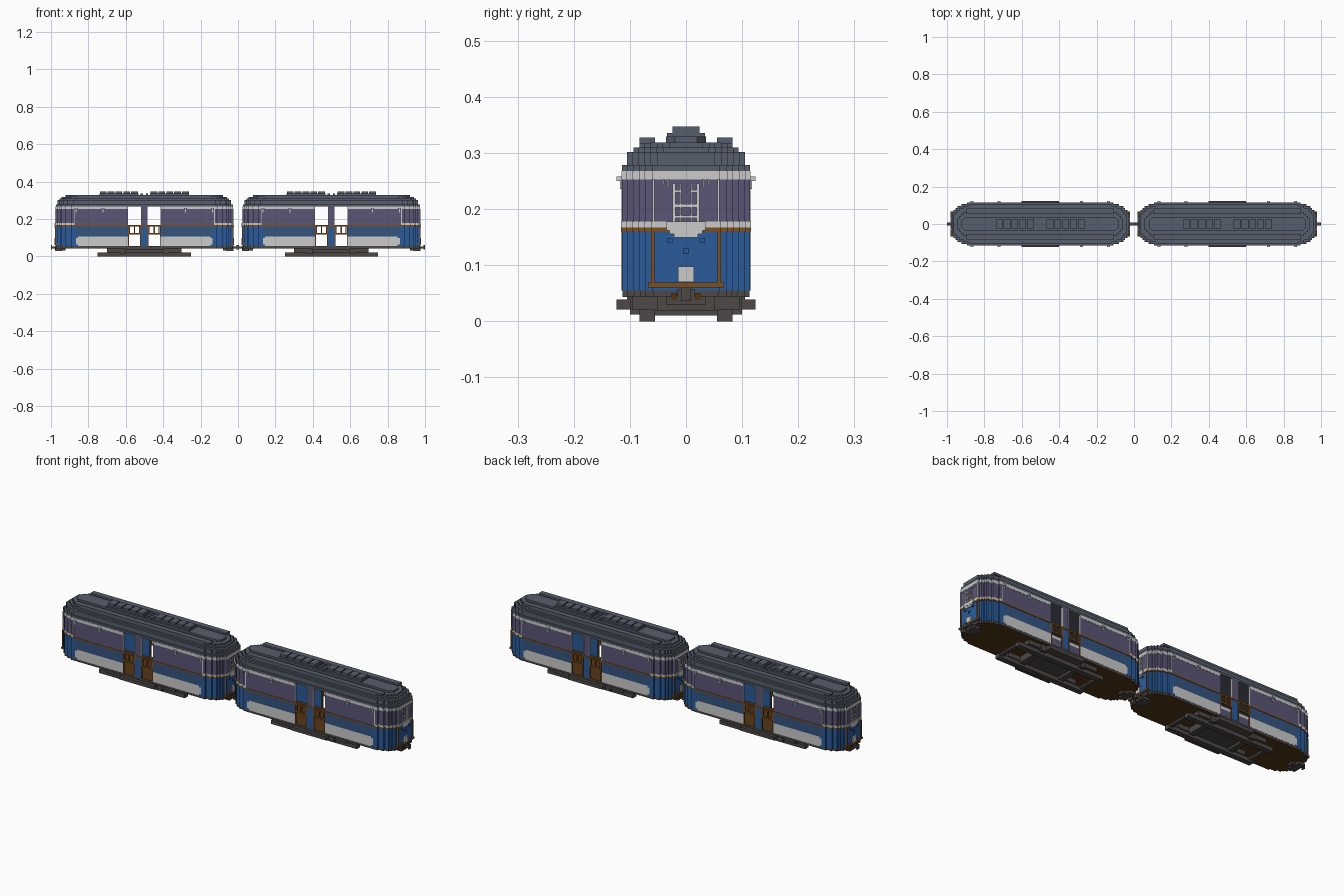
import bpy, bmesh

if "Cube" in bpy.data.objects:
    bpy.data.objects.remove(bpy.data.objects["Cube"])


def material(name, r, g, b):
    m = bpy.data.materials.new(name)
    m.use_nodes = True
    m.diffuse_color = (r, g, b, 1)
    bsdf = next(n for n in m.node_tree.nodes if n.type == 'BSDF_PRINCIPLED')
    bsdf.inputs["Base Color"].default_value = (r, g, b, 1)
    bsdf.inputs["Roughness"].default_value = 0.8
    return m


SLATE = material("slate roof", 0.095, 0.112, 0.15)
BLUE = material("bright blue", 0.024, 0.105, 0.32)
DULL = material("dull blue", 0.035, 0.09, 0.22)
GLASS = material("purple glass", 0.105, 0.092, 0.18)
BROWN = material("wood brown", 0.21, 0.077, 0.012)
DARKWOOD = material("dark floor brown", 0.085, 0.036, 0.008)
IRON = material("iron grey", 0.072, 0.065, 0.062)
LIGHT = material("light grey", 0.6, 0.6, 0.6)

# Stepped quarter plan of a car: end face first, side last
STEPS = [(.473, .06), (.463, .073), (.452, .083), (.442, .094), (.42, .105), (.39, .114)]
DOOR_IN, DOOR_OUT, W = .018, .087, .114


def quarter(d, x0):
    """Quarter outline inset by d, running from the end face back to x0."""
    pts = []
    for i, (x, y) in enumerate(STEPS):
        if i:
            pts.append((x, STEPS[i - 1][1]))
        pts.append((x, y))
    pts = [(x - d, y - d) for x, y in pts if x > x0]
    return pts + [(x0, pts[-1][1])]


def half(d, x0):
    q = quarter(d, x0)
    return [(x, -y) for x, y in reversed(q)] + q


def finish(name, bm, mats, cx):
    bmesh.ops.recalc_face_normals(bm, faces=bm.faces)
    me = bpy.data.meshes.new(name)
    bm.to_mesh(me)
    bm.free()
    for m in mats:
        me.materials.append(m)
    ob = bpy.data.objects.new(name, me)
    ob.location.x = cx
    bpy.context.collection.objects.link(ob)


def add_prism(bm, pts, z0, z1):
    lo = [bm.verts.new((x, y, z0)) for x, y in pts]
    hi = [bm.verts.new((x, y, z1)) for x, y in pts]
    bm.faces.new(lo[::-1])
    bm.faces.new(hi)
    n = len(pts)
    for i in range(n):
        j = (i + 1) % n
        bm.faces.new((lo[i], lo[j], hi[j], hi[i]))


def slab(name, d, z0, z1, mat, cx, side_mat=None):
    """Solid plate with the full stepped plan."""
    h = half(d, .1)
    bm = bmesh.new()
    add_prism(bm, h + [(-x, -y) for x, y in h], z0, z1)
    bm.normal_update()
    if side_mat:
        for f in bm.faces:
            f.material_index = int(abs(f.normal.z) < .5)
    finish(name, bm, [mat, side_mat] if side_mat else [mat], cx)


def shell(name, out, thick, x0, z0, z1, mat, cx):
    """Hollow wall around both ends, open between -x0 and x0."""
    loop = half(-out, x0) + half(thick, x0)[::-1]
    bm = bmesh.new()
    for s in (1, -1):
        add_prism(bm, [(s * x, s * y) for x, y in loop], z0, z1)
    finish(name, bm, [mat], cx)


def boxes(name, items, mat, cx, sym="xy"):
    """Boxes (x0,x1,y0,y1,z0,z1), repeated by mirroring in the axes of sym."""
    bm = bmesh.new()
    for x0, x1, y0, y1, z0, z1 in items:
        for sx in ((1, -1) if "x" in sym else (1,)):
            for sy in ((1, -1) if "y" in sym else (1,)):
                a, b = sorted((x0 * sx, x1 * sx))
                c, e = sorted((y0 * sy, y1 * sy))
                add_prism(bm, [(a, c), (b, c), (b, e), (a, e)], z0, z1)
    finish(name, bm, [mat], cx)


def build_car(tag, cx):
    def n(part):
        return tag + "_" + part

    # Floor and walls: an inner skin, with coloured outer pieces set side by side
    slab(n("floor"), .001, .043, .055, DARKWOOD, cx, IRON)
    I = W - .006
    shell(n("inner_wall"), -.006, .01, DOOR_OUT, .055, .16, BLUE, cx)
    shell(n("end_lower_wall"), 0, .006, .366, .055, .16, BLUE, cx)
    boxes(n("side_panels"), [(DOOR_OUT, .355, I, W, .055, .106),
                             (.355, .366, I, W, .063, .098)], LIGHT, cx)
    boxes(n("panel_corners"), [(.355, .366, I, W, .055, .063),
                               (.355, .366, I, W, .098, .106)], BLUE, cx)
    boxes(n("side_bands"), [(DOOR_OUT, .366, I, W, .106, .16)], DULL, cx)
    shell(n("waist_rail"), .002, .01, DOOR_OUT, .16, .167, BROWN, cx)
    shell(n("end_sill"), .002, .01, .377, .167, .178, LIGHT, cx)
    shell(n("end_windows"), 0, .01, .377, .178, .253, GLASS, cx)
    boxes(n("side_windows"), [(DOOR_OUT + .003, .373, W - .01, W, .167, .253)], GLASS, cx)
    boxes(n("window_pillars"), [(.373, .377, W - .01, W + .001, .167, .253)], LIGHT, cx)
    shell(n("upper_band"), .001, .01, DOOR_OUT, .253, .268, LIGHT, cx)

    # Posts between the two doorways of each side
    P = DOOR_IN - .003
    boxes(n("post_lower"), [(-DOOR_IN, DOOR_IN, W - .01, W, .055, .16)], BLUE, cx, "y")
    boxes(n("post_rail"), [(-DOOR_IN, DOOR_IN, W - .01, W + .002, .16, .167)], BROWN, cx, "y")
    boxes(n("post_upper"), [(-P, P, W - .01, W, .167, .268)], GLASS, cx, "y")
    boxes(n("door_edges"), [(P, DOOR_IN, W - .01, W + .001, .167, .268),
                            (DOOR_OUT, DOOR_OUT + .003, W - .01, W + .001, .167, .253)], LIGHT, cx)

    # Door gates
    y0, y1 = W - .006, W + .001
    gate = [(DOOR_IN, DOOR_OUT, y0, y1, z, z + .008) for z in (.118, .159)]
    gate += [(x, x + .006, y0, y1, .118, .167) for x in (.022, .05, .076)]
    gate += [(DOOR_IN, DOOR_IN + .004, y0, y1, .055, .16), (DOOR_OUT - .004, DOOR_OUT, y0, y1, .055, .16)]
    boxes(n("door_gates"), gate, BROWN, cx)

    # Lamp brackets
    knobs = []
    for x in (.22, .365):
        knobs += [(x - .008, x + .008, W, W + .01, .25, .258), (x - .003, x + .003, W, W + .004, .236, .25)]
    boxes(n("side_brackets"), knobs, LIGHT, cx)

    # Stepped roof with side rails and a ribbed ventilator
    for i, (d, z0, z1) in enumerate([(0, .268, .279), (.009, .279, .302),
                                     (.02, .302, .31), (.031, .31, .319)]):
        slab(n("roof_step_%d" % (i + 1)), d, z0, z1, SLATE, cx)
    boxes(n("roof_rails"), [(-.395, .395, .055, .083, .317, .328)], SLATE, cx, "y")
    bm = bmesh.new()
    add_prism(bm, [(.42, -.02), (.42, .02), (.40, .036), (-.40, .036),
                   (-.42, .02), (-.42, -.02), (-.40, -.036), (.40, -.036)], .317, .329)
    finish(n("roof_spine"), bm, [SLATE], cx)
    ribs = [(.03, .24, -.034, .034, .329, .336), (.008, .02, -.03, .03, .329, .336)]
    ribs += [(.034 + i * .042, .07 + i * .042, -.024, .024, .336, .347) for i in range(5)]
    boxes(n("roof_ventilator"), ribs, SLATE, cx, "x")

    # End face: door frame, windows, lamp, bumper
    E = .472
    boxes(n("end_frame"), [(E, E + .005, .056, .062, .065, .16),
                           (E - .01, E + .007, 0, .068, .06, .069)], BROWN, cx)
    bars = [(E, E + .005, .019, .024, .178, .246), (E, E + .005, .008, .011, .178, .246),
            (E, E + .005, .056, .06, .178, .254),
            (E, E + .005, 0, .024, .203, .209), (E, E + .005, 0, .024, .184, .189),
            (E, E + .005, .008, .024, .23, .234),
            (E, E + .005, .029, .032, .238, .254), (E, E + .005, .038, .041, .244, .254)]
    boxes(n("end_window_bars"), bars, LIGHT, cx)
    boxes(n("end_bumper"), [(E, E + .008, 0, .035, .162, .178),
                            (E, E + .007, 0, .029, .156, .162),
                            (E, E + .006, 0, .021, .149, .156)], LIGHT, cx)
    boxes(n("end_lamp"), [(E, E + .008, -.014, .014, .07, .098)], LIGHT, cx, "x")
    boxes(n("end_knobs"), [(E, E + .005, -.005, .005, .12, .13),
                           (E, E + .006, .024, .034, .14, .148),
                           (E, E + .006, -.034, -.024, .14, .148)], BLUE, cx, "x")

    # Couplers
    boxes(n("couplers"), [(.42, .478, -.015, .015, .032, .058),
                          (.478, .496, -.007, .007, .043, .054),
                          (.494, .5, -.009, .009, .036, .06),
                          (.44, .476, -.036, .036, .03, .044)], IRON, cx, "x")
    boxes(n("coupler_pins"), [(.472, .478, .016, .026, .038, .05)], DARKWOOD, cx)

    # Truck: long runners, cross beams, wide steps and a recessed centre tray
    boxes(n("runners"), [(-.249, .249, .055, .083, 0, .021)], IRON, cx, "y")
    boxes(n("truck_beams"), [(.10, .20, .05, .095, .02, .044),
                             (.10, .13, 0, .1, .012, .044),
                             (.225, .245, 0, .06, .01, .02)], IRON, cx)
    boxes(n("side_steps"), [(-.1, .1, .083, .124, .021, .039),
                            (-.1, .1, .083, .105, .036, .046)], IRON, cx, "y")
    boxes(n("centre_tray"), [(-.1, .1, -.084, .084, .024, .046)], IRON, cx, "")


build_car("rear_car", -.501)
build_car("front_car", .499)
